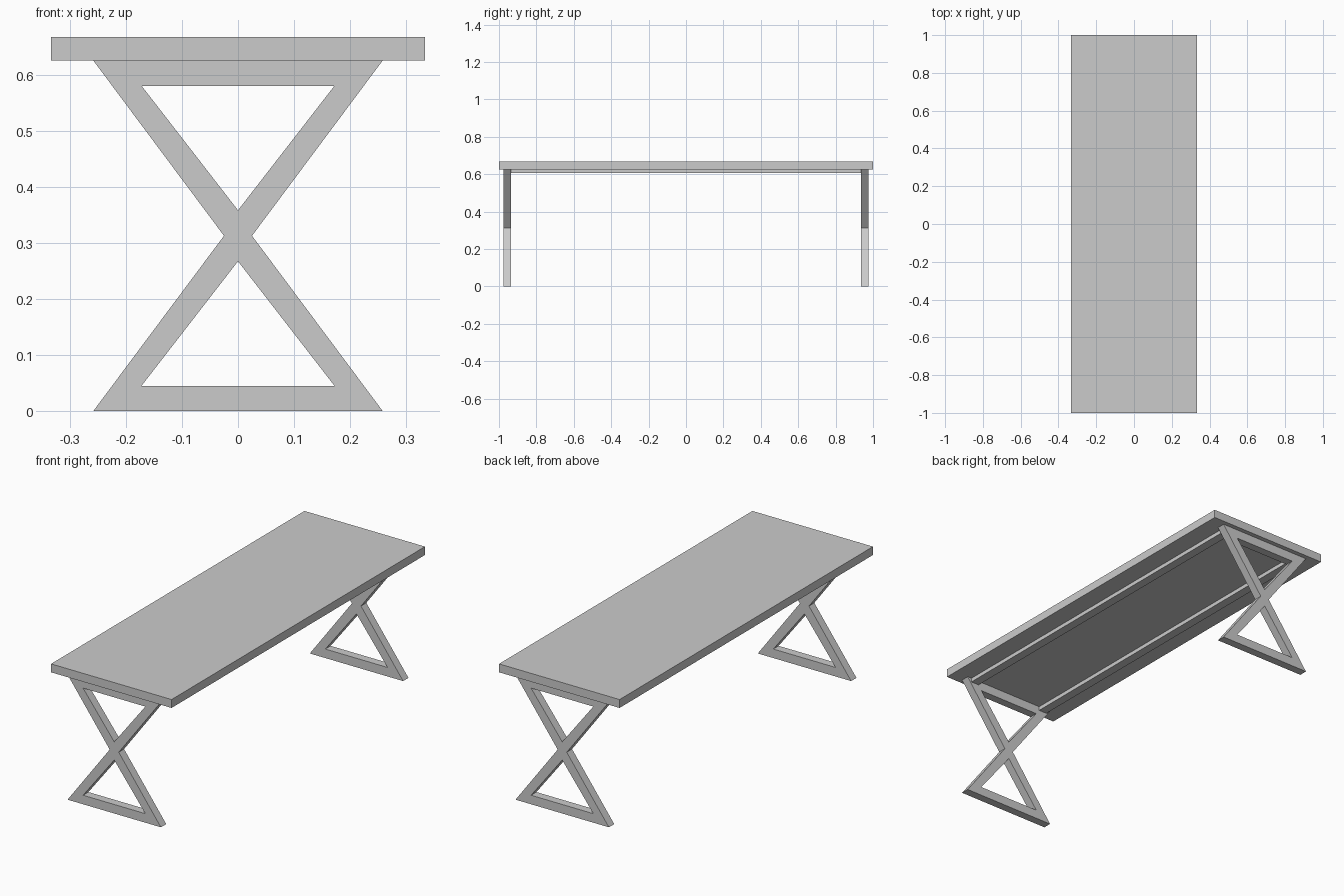
import bpy, bmesh

if "Cube" in bpy.data.objects:
    bpy.data.objects.remove(bpy.data.objects["Cube"])

grey = bpy.data.materials.new("plain grey")
grey.diffuse_color = (0.6, 0.6, 0.6, 1)
grey.use_nodes = True
grey.node_tree.nodes["Principled BSDF"].inputs["Base Color"].default_value = grey.diffuse_color


def finish(name, bm):
    bmesh.ops.recalc_face_normals(bm, faces=bm.faces)
    mesh = bpy.data.meshes.new(name)
    bm.to_mesh(mesh)
    bm.free()
    mesh.materials.append(grey)
    obj = bpy.data.objects.new(name, mesh)
    bpy.context.collection.objects.link(obj)
    return obj


def box(name, x0, x1, y0, y1, z0, z1):
    bm = bmesh.new()
    bmesh.ops.create_cube(bm, size=1)
    for v in bm.verts:
        v.co = (x1 if v.co.x > 0 else x0,
                y1 if v.co.y > 0 else y0,
                z1 if v.co.z > 0 else z0)
    return finish(name, bm)


TOP_Z, H = 0.667, 0.625
MID = H / 2


def x_frame(name, y0, y1):
    """Hourglass frame with two triangular openings, extruded along y."""
    bm = bmesh.new()
    # One half of the hourglass: outer and inner corners from bottom to top
    outer = [(0.258, 0), (0.025, MID), (0.258, H)]
    inner = [(0.172, 0.045), (0, 0.267), (0, H - 0.267), (0.172, H - 0.045)]
    vert = lambda p, s: bm.verts.new((s * p[0], y0, p[1]))
    o = {s: [vert(p, s) for p in outer] for s in (1, -1)}
    i = {s: [vert(inner[0], s), vert(inner[3], s)] for s in (1, -1)}
    low, high = vert(inner[1], 1), vert(inner[2], 1)
    faces = [(o[-1][0], o[1][0], i[1][0], i[-1][0]),       # bottom bar
             (o[-1][2], o[1][2], i[1][1], i[-1][1]),       # top bar
             (o[-1][1], low, o[1][1], high)]               # crossing
    for s in (1, -1):                                      # diagonal legs
        faces += [(o[s][0], o[s][1], low, i[s][0]),
                  (o[s][2], o[s][1], high, i[s][1])]
    made = [bm.faces.new(f) for f in faces]
    bmesh.ops.recalc_face_normals(bm, faces=made)
    ext = bmesh.ops.extrude_face_region(bm, geom=made, use_keep_orig=True)
    new = [g for g in ext["geom"] if isinstance(g, bmesh.types.BMVert)]
    bmesh.ops.translate(bm, verts=new, vec=(0, y1 - y0, 0))
    return finish(name, bm)


# Table top
box("table_top", -0.333, 0.333, -1, 1, H, TOP_Z)

# End frames
x_frame("front_frame", -0.977, -0.935)
x_frame("back_frame", 0.935, 0.977)

# Long rails under the top
for side, s in (("left", -1), ("right", 1)):
    x0, x1 = sorted((s * 0.19, s * 0.235))
    box(side + "_rail", x0, x1, -0.935, 0.935, 0.605, H)
